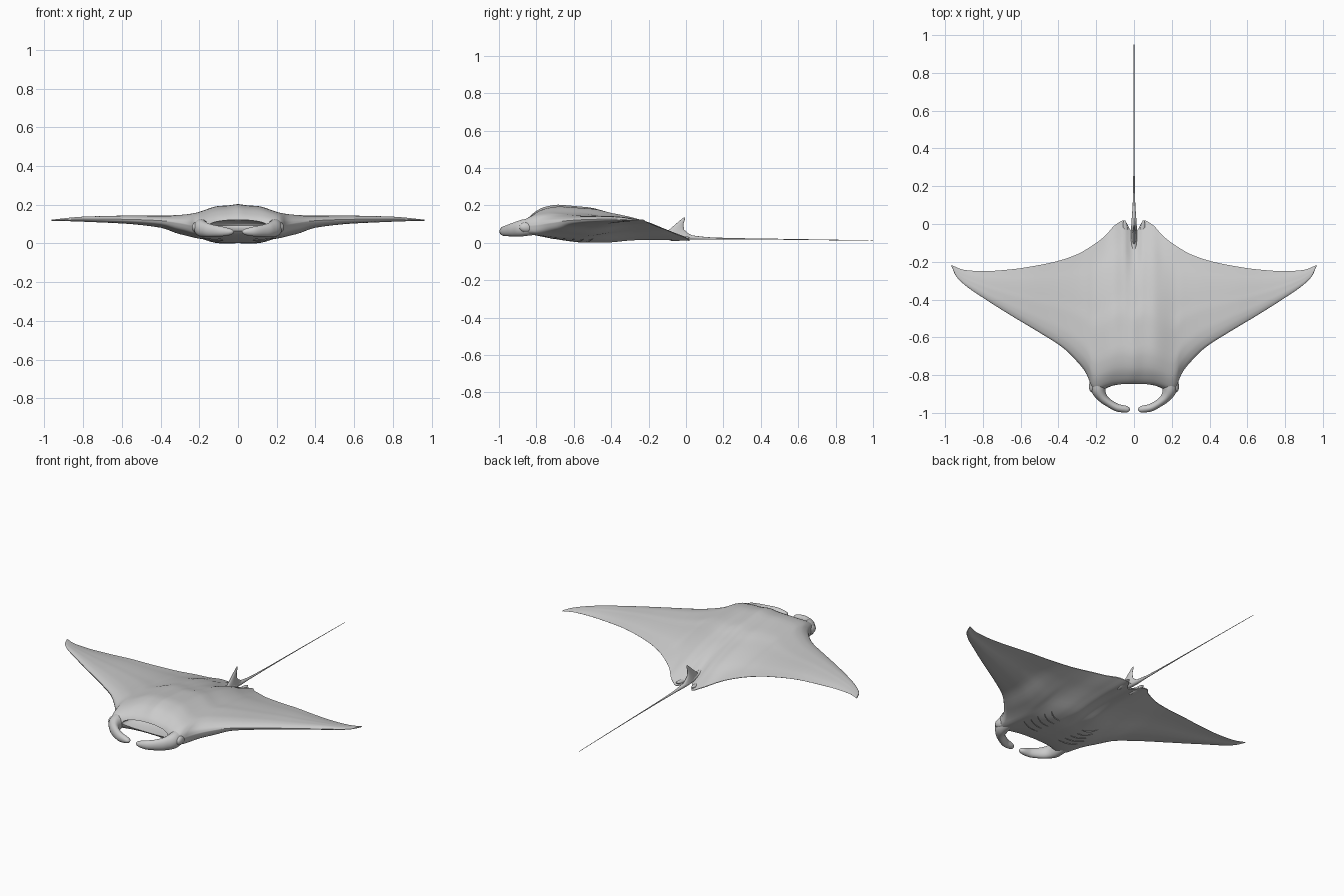
import bpy, bmesh
from math import sin, cos, pi
from mathutils import Vector

if "Cube" in bpy.data.objects:
    bpy.data.objects.remove(bpy.data.objects["Cube"])


def curve(*pts):
    """Monotone smooth interpolation through (x, value) points."""
    xs, ys = zip(*pts)
    d = [(ys[i + 1] - ys[i]) / (xs[i + 1] - xs[i]) for i in range(len(xs) - 1)]
    m = [d[0]] + [2 * a * b / (a + b) if a * b > 0 else 0 for a, b in zip(d, d[1:])] + [d[-1]]

    def f(x):
        x = min(max(x, xs[0]), xs[-1])
        i = max(k for k in range(len(d)) if x >= xs[k])
        h = xs[i + 1] - xs[i]
        t = (x - xs[i]) / h
        return (ys[i] * (1 + 2 * t) * (1 - t) ** 2 + h * m[i] * t * (1 - t) ** 2
                + ys[i + 1] * t * t * (3 - 2 * t) + h * m[i + 1] * t * t * (t - 1))
    return f


def loft(name, rings):
    """Skin a list of equal closed rings and cap both ends."""
    bm = bmesh.new()
    rows = [[bm.verts.new(p) for p in r] for r in rings]
    n = len(rows[0])
    for a, b in zip(rows, rows[1:]):
        for i in range(n):
            j = (i + 1) % n
            bm.faces.new((a[i], a[j], b[j], b[i]))
    bm.faces.new(rows[0])
    bm.faces.new(rows[-1])
    bmesh.ops.recalc_face_normals(bm, faces=bm.faces)
    me = bpy.data.meshes.new(name)
    bm.to_mesh(me)
    bm.free()
    ob = bpy.data.objects.new(name, me)
    bpy.context.collection.objects.link(ob)
    return ob


def ellipsoid(name, loc, radii, rot=(0, 0, 0)):
    bpy.ops.mesh.primitive_uv_sphere_add(segments=32, ring_count=16, location=loc, rotation=rot)
    ob = bpy.context.object
    ob.name = name
    ob.scale = radii
    return ob


# Body outline, edge heights and thickness by distance from the centre
lead = curve((0, -.855), (.1, -.86), (.15, -.872), (.2, -.887), (.222, -.872), (.24, -.82),
             (.26, -.78), (.3, -.73), (.37, -.66), (.5, -.575), (.65, -.485), (.8, -.39),
             (.9, -.32), (.945, -.272), (.965, -.226))
trail = curve((0, -.05), (.02, -.03), (.05, .02), (.1, -.005), (.15, -.06), (.2, -.1), (.3, -.16),
              (.4, -.195), (.5, -.217), (.65, -.24), (.8, -.25), (.9, -.243), (.965, -.218))
lead_z = curve((0, .093), (.2, .088), (.3, .105), (.4, .118), (.6, .125), (.8, .127), (.965, .12))
trail_z = curve((0, .02), (.05, .012), (.1, .03), (.2, .068), (.3, .09), (.4, .105), (.6, .12), (.965, .12))
upper = curve((0, .127), (.1, .117), (.2, .08), (.3, .046), (.4, .029), (.6, .02), (.8, .013), (.965, .003))
lower = curve((0, .064), (.1, .063), (.2, .056), (.3, .052), (.4, .032), (.6, .02), (.8, .012), (.965, .003))
top_shape = curve((0, 0), (.012, .27), (.04, .5), (.12, .84), (.23, 1), (.42, 1), (.53, .88), (.65, .76),
                  (.77, .57), (.88, .3), (1, .02))
low_shape = curve((0, 0), (.012, .4), (.04, .65), (.18, .9), (.35, 1), (.47, .86), (.65, .42),
                  (.77, .22), (.88, .12), (1, .02))


def body_point(x, s, top):
    a = abs(x)
    z = lead_z(a) * (1 - s) + trail_z(a) * s
    z += upper(a) * top_shape(s) if top else -lower(a) * low_shape(s)
    return Vector((x, lead(a) * (1 - s) + trail(a) * s, max(z, .001)))


N = 36
S = [((1 - cos(pi * i / N)) / 2) for i in range(N + 1)]
half = [i * .0125 for i in range(1, 25)] + [.3 + i * .025 for i in range(1, 26)] + [.935, .945, .955, .961, .965]
stations = [-x for x in reversed(half)] + [0] + half
body = loft("body", [[body_point(x, s, True) for s in S] +
                     [body_point(x, s, False) for s in S[-2:0:-1]] for x in stations])

# Hollow mouth
cutter = ellipsoid("mouth_cutter", (0, -.87, .093), (.15, .13, .03))
mod = body.modifiers.new("mouth", 'BOOLEAN')
mod.operation = 'DIFFERENCE'
mod.object = cutter
bpy.context.view_layer.objects.active = body
bpy.ops.object.modifier_apply(modifier="mouth")
bpy.data.objects.remove(cutter)

# Curled head fins: x, y, z, half width, half height along the sweep
hx = curve((0, .195), (1, .19), (2, .168), (3, .13), (4, .08), (5, .045), (6, .021))
hy = curve((0, -.80), (1, -.87), (2, -.917), (3, -.95), (4, -.975), (5, -.98), (6, -.985))
hz = curve((0, .088), (1, .08), (2, .072), (3, .066), (4, .062), (5, .06), (6, .06))
hw = curve((0, .035), (1, .038), (2, .027), (3, .021), (4, .02), (5, .018), (5.7, .012), (6, .002))
hh = curve((0, .045), (1, .045), (2, .038), (3, .031), (4, .025), (5, .018), (5.7, .011), (6, .002))
for side, tag in ((1, "right"), (-1, "left")):
    rings = []
    for k in range(37):
        t = k / 6
        u, v = max(t - .1, 0), min(t + .1, 6)
        d = Vector((hx(v) - hx(u), hy(v) - hy(u), 0)).normalized()
        ring = []
        for i in range(24):
            a = 2 * pi * i / 24
            w = hw(t) * cos(a)
            ring.append((side * (hx(t) - d.y * w), hy(t) + d.x * w, hz(t) + hh(t) * sin(a)))
        rings.append(ring)
    loft("head_fin_" + tag, rings)
    # Eye bulge and small pelvic lobe
    ellipsoid("eye_" + tag, (side * .215, -.85, .083), (.022, .042, .028), (0, 0, side * .2))
    ellipsoid("pelvic_fin_" + tag, (side * .045, -.035, .022), (.014, .055, .011), (.12, 0, side * -.1))
    # Gill flaps: thin curved ridges following the belly
    for g in range(5):
        rings = []
        for k in range(13):
            t = k / 12
            x = side * (.075 + (.12 - .008 * g) * t)
            y = -.72 + .048 * g + .03 * t - .018 * sin(pi * t)
            s = (y - lead(abs(x))) / (trail(abs(x)) - lead(abs(x)))
            p = body_point(x, s, False)
            r = .001 + .007 * sin(pi * t)
            rings.append([(p.x, p.y - r, p.z + .004), (p.x, p.y + r, max(p.z - r * .6, 0)),
                          (p.x, p.y + r * 1.2, p.z + .004)])
        loft(f"gill_{tag}_{g + 1}", rings)

# Whip tail
tw = curve((-.2, .012), (-.05, .016), (.03, .012), (.1, .007), (.25, .004), (.5, .0025), (1, .0012))
tz = curve((-.2, .06), (-.05, .036), (.05, .027), (.15, .023), (.5, .019), (1, .012))
loft("tail", [[(tw(y) * cos(2 * pi * i / 12), y, tz(y) + tw(y) * sin(2 * pi * i / 12)) for i in range(12)]
              for y in [-.2 + 1.2 * k / 48 for k in range(49)]])

# Dorsal fin: stacked lens sections (front y, back y, half width, z)
fin = [(-.14, .05, .016, .03), (-.115, .01, .013, .052), (-.09, -.01, .010, .07),
       (-.055, -.014, .007, .1), (-.026, -.006, .004, .125), (-.012, -.005, .001, .136)]
loft("dorsal_fin", [[((a + b) / 2, a, b, w, z) and
                     (w * sin(2 * pi * i / 16), (a + b) / 2 - (b - a) / 2 * cos(2 * pi * i / 16), z)
                     for i in range(16)] for a, b, w, z in fin])

# Smooth shading
bpy.ops.object.select_all(action='SELECT')
bpy.context.view_layer.objects.active = body
bpy.ops.object.shade_smooth_by_angle(angle=.7)
